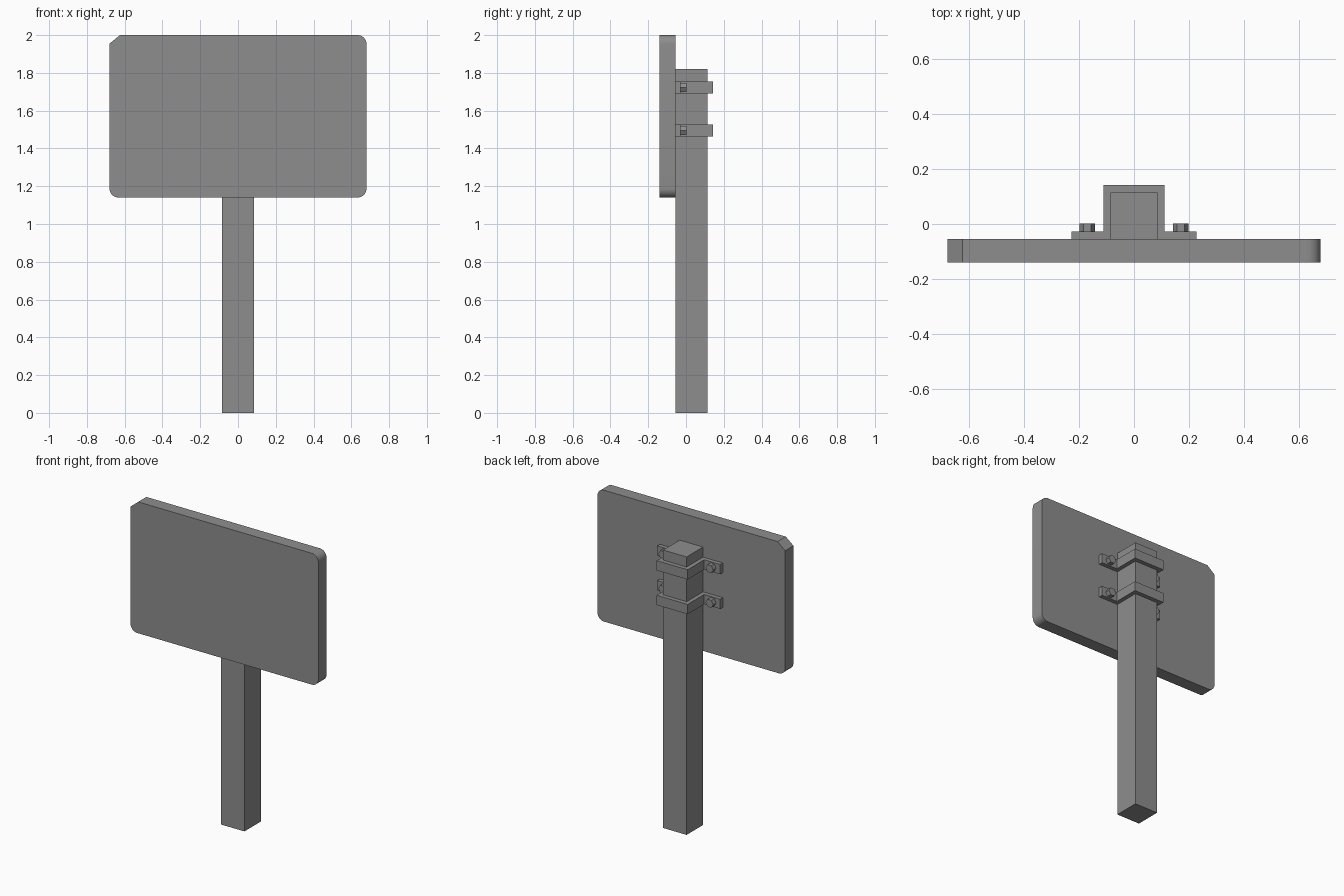
import bpy
import bmesh
from math import cos, sin, pi
from mathutils import Matrix, Vector

if "Cube" in bpy.data.objects:
    bpy.data.objects.remove(bpy.data.objects["Cube"])

grey = bpy.data.materials.new("plain_grey")
grey.use_nodes = True
colour = (0.27, 0.27, 0.27, 1)
grey.diffuse_color = colour
grey.node_tree.nodes["Principled BSDF"].inputs["Base Color"].default_value = colour


def prism(name, outline, start, depth):
    """Extrude a closed outline of 3D points along the depth vector."""
    bm = bmesh.new()
    face = bm.faces.new([bm.verts.new(Vector(p) + Vector(start)) for p in outline])
    top = bmesh.ops.extrude_face_region(bm, geom=[face])["geom"]
    bmesh.ops.translate(bm, vec=depth, verts=[v for v in top if isinstance(v, bmesh.types.BMVert)])
    bmesh.ops.recalc_face_normals(bm, faces=bm.faces)
    mesh = bpy.data.meshes.new(name)
    bm.to_mesh(mesh)
    bm.free()
    mesh.materials.append(grey)
    obj = bpy.data.objects.new(name, mesh)
    bpy.context.collection.objects.link(obj)
    return obj


# Sign panel: three rounded corners and one clipped corner
W, BOTTOM, TOP, R, STEPS = 0.68, 1.14, 2.0, 0.047, 8
BACK = -0.055
outline = []
for cx, cz, first in ((W - R, TOP - R, 0), (-W + R, BOTTOM + R, pi), (W - R, BOTTOM + R, 1.5 * pi)):
    if first == pi:
        outline += [(-W + 0.055, 0, TOP), (-W, 0, TOP - 0.045)]
    for i in range(STEPS + 1):
        a = first + i * pi / 2 / STEPS
        outline.append((cx + R * cos(a), 0, cz + R * sin(a)))
panel = prism("sign_panel", outline, (0, -0.14, 0), (0, BACK + 0.14, 0))

# Square post
P, POST_BACK = 0.085, 0.115
prism("post", [(-P, BACK, 0), (P, BACK, 0), (P, POST_BACK, 0), (-P, POST_BACK, 0)],
      (0, 0, 0), (0, 0, 1.82))

# Clamps: hat-shaped straps around the post, each with two hex bolts
half = [(P, BACK), (0.228, BACK), (0.228, -0.028), (0.112, -0.028), (0.112, 0.143)]
right_half = half + [(P, POST_BACK)]
strap = [(x, y, 0) for x, y in half]
strap += [(-x, y, 0) for x, y in reversed(half)]
strap += [(-P, POST_BACK, 0), (P, POST_BACK, 0)]
hexagon = [(0.028 * cos(i * pi / 3), 0, 0.028 * sin(i * pi / 3)) for i in range(6)]
for label, z in (("upper", 1.722), ("lower", 1.495)):
    prism(label + "_clamp", strap, (0, 0, z - 0.032), (0, 0, 0.064))
    for side, x in (("left", 0.171), ("right", -0.171)):
        prism(f"{label}_{side}_bolt", hexagon, (x, -0.028, z), (0, 0.03, 0))

# Smooth only the rounded panel corners
bpy.ops.object.select_all(action="DESELECT")
panel.select_set(True)
bpy.context.view_layer.objects.active = panel
bpy.ops.object.shade_smooth_by_angle(angle=pi / 6)
